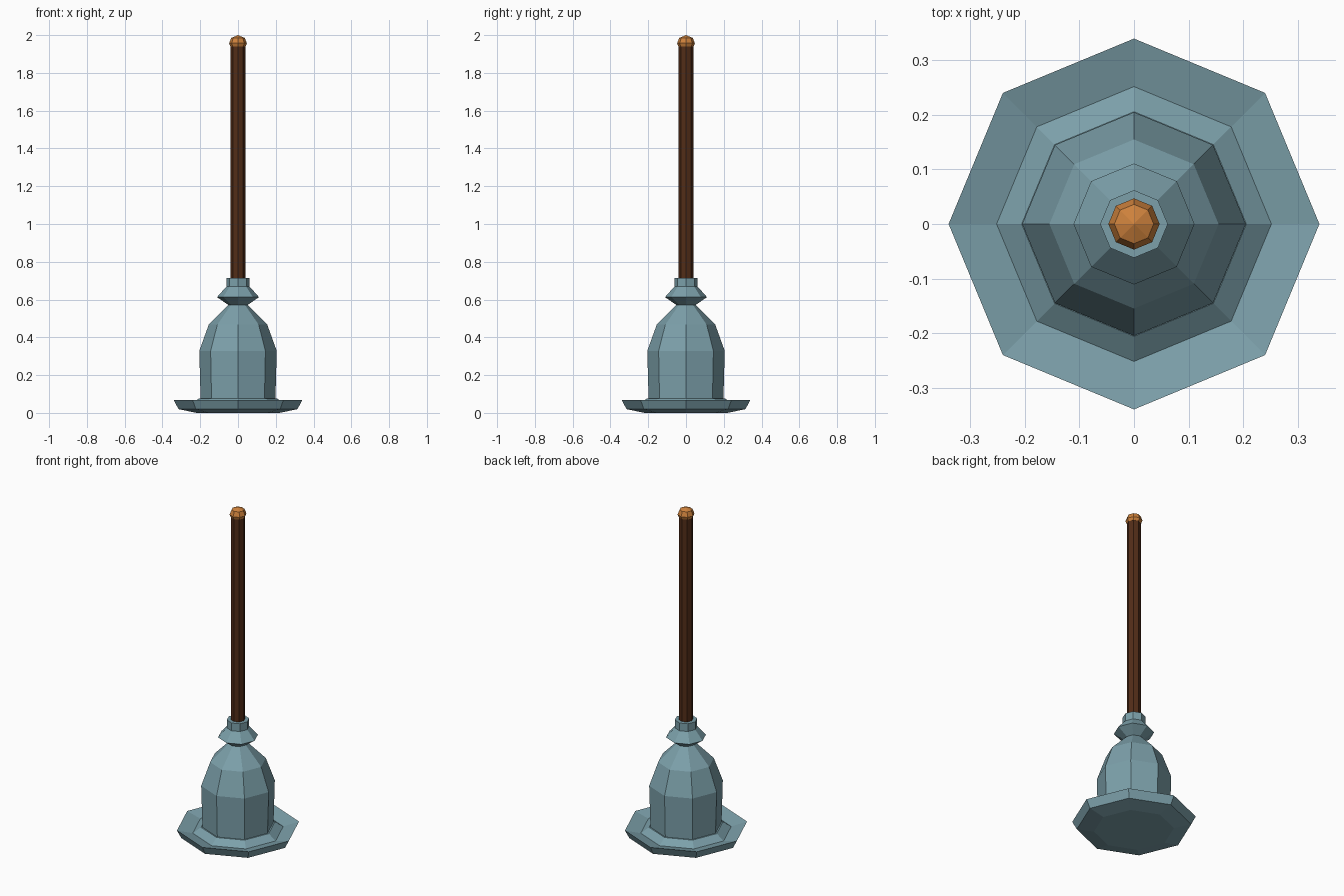
import bpy, bmesh
from math import cos, sin, tau

if "Cube" in bpy.data.objects:
    bpy.data.objects.remove(bpy.data.objects["Cube"])

SIDES = 8


def material(name, rgb):
    m = bpy.data.materials.new(name)
    m.diffuse_color = (*rgb, 1)
    m.use_nodes = True
    m.node_tree.nodes["Principled BSDF"].inputs["Base Color"].default_value = m.diffuse_color
    return m


def lathe(name, profile, mat):
    """Spin (radius, z) points into a flat-shaped octagonal solid; radius 0 gives a pole."""
    bm = bmesh.new()
    rings = []
    for r, z in profile:
        n = SIDES if r > 0 else 1
        rings.append([bm.verts.new((r * cos(tau * i / SIDES), r * sin(tau * i / SIDES), z))
                      for i in range(n)])
    for a, b in zip(rings, rings[1:]):
        for i in range(SIDES):
            j = (i + 1) % SIDES
            if len(a) == 1:
                bm.faces.new((a[0], b[j], b[i]))
            elif len(b) == 1:
                bm.faces.new((a[i], a[j], b[0]))
            else:
                bm.faces.new((a[i], a[j], b[j], b[i]))
    # flat end caps
    if len(rings[0]) > 1:
        bm.faces.new(rings[0][::-1])
    if len(rings[-1]) > 1:
        bm.faces.new(rings[-1])
    bmesh.ops.recalc_face_normals(bm, faces=bm.faces)
    mesh = bpy.data.meshes.new(name)
    bm.to_mesh(mesh)
    bm.free()
    mesh.materials.append(mat)
    ob = bpy.data.objects.new(name, mesh)
    bpy.context.collection.objects.link(ob)
    return ob


rubber = material("rubber", (0.20, 0.35, 0.40))
dark_wood = material("dark_wood", (0.085, 0.026, 0.009))
light_wood = material("light_wood", (0.61, 0.22, 0.045))

# Rubber cup: dished flange, bell body, neck bulge and collar
lathe("rubber_cup", [
    (0.22, 0.0), (0.315, 0.02), (0.34, 0.068),
    (0.252, 0.045), (0.206, 0.077), (0.198, 0.077),
    (0.205, 0.328), (0.155, 0.467), (0.052, 0.572),
    (0.111, 0.613), (0.062, 0.668), (0.062, 0.715),
], rubber)

# Wooden handle
lathe("handle", [(0.039, 0.69), (0.039, 1.95)], dark_wood)

# Faceted knob on the end of the handle
lathe("handle_knob", [
    (0.040, 1.94), (0.047, 1.957), (0.036, 1.985), (0, 2.0),
], light_wood)
